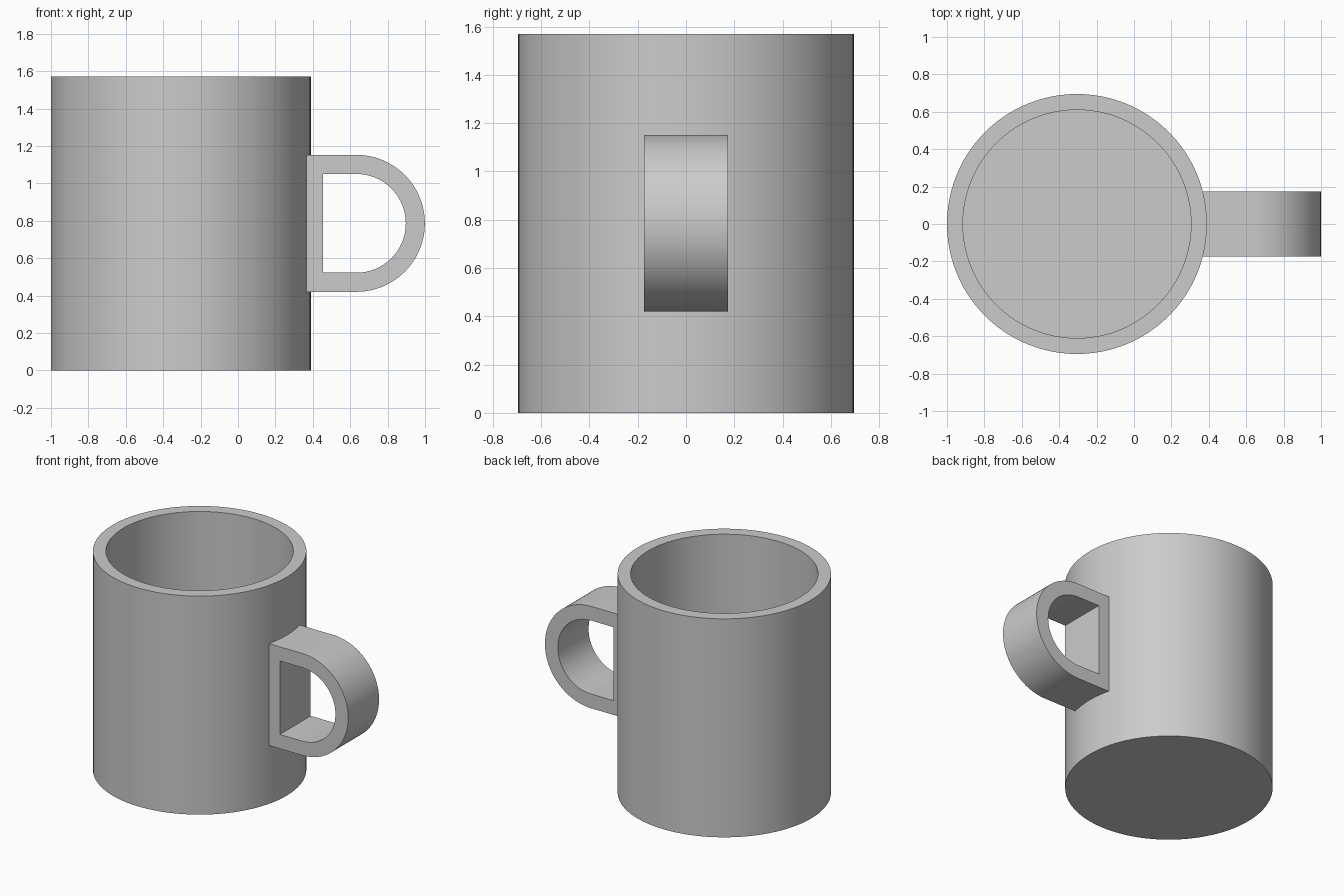
import bpy, bmesh, math

if "Cube" in bpy.data.objects:
    bpy.data.objects.remove(bpy.data.objects["Cube"], do_unlink=True)

SEGMENTS = 96
CUP_X = -0.305
RADIUS, HEIGHT, WALL = 0.695, 1.57, 0.085

grey = bpy.data.materials.new("plain grey")
grey.use_nodes = True
colour = (0.6, 0.6, 0.6, 1)
grey.diffuse_color = colour
grey.node_tree.nodes["Principled BSDF"].inputs["Base Color"].default_value = colour


def finish(name, bm, location):
    """Turn a bmesh into a shaded object with the grey material."""
    bmesh.ops.recalc_face_normals(bm, faces=bm.faces)
    mesh = bpy.data.meshes.new(name)
    bm.to_mesh(mesh)
    bm.free()
    mesh.materials.append(grey)
    obj = bpy.data.objects.new(name, mesh)
    obj.location = location
    bpy.context.collection.objects.link(obj)
    bpy.ops.object.select_all(action='DESELECT')
    obj.select_set(True)
    bpy.context.view_layer.objects.active = obj
    bpy.ops.object.shade_smooth_by_angle(angle=math.radians(30))
    return obj


def bridge(bm, a, b):
    """Join two closed vertex loops with quads."""
    for i in range(len(a)):
        j = (i + 1) % len(a)
        bm.faces.new((a[i], a[j], b[j], b[i]))


# Cup body: outside, rim, inside wall and floor
bm = bmesh.new()
inner = RADIUS - WALL
rings = []
for r, z in ((RADIUS, 0), (RADIUS, HEIGHT), (inner, HEIGHT), (inner, WALL)):
    angles = [math.tau * i / SEGMENTS for i in range(SEGMENTS)]
    rings.append([bm.verts.new((r * math.cos(a), r * math.sin(a), z)) for a in angles])
for low, high in zip(rings, rings[1:]):
    bridge(bm, low, high)
bm.faces.new(rings[0])
bm.faces.new(rings[-1])
finish("cup_body", bm, (CUP_X, 0, 0))

# Handle: D-shaped band with its straight back sunk into the cup wall
ARC_X, ARC_Z, HALF_WIDTH = 0.633, 0.786, 0.175


def d_loop(bm, back_x, radius, y, steps=48):
    points = [(back_x, -radius)]
    for i in range(steps + 1):
        a = math.pi * (i / steps - 0.5)
        points.append((ARC_X + radius * math.cos(a), radius * math.sin(a)))
    points.append((back_x, radius))
    return [bm.verts.new((x, y, z)) for x, z in points]


bm = bmesh.new()
loops = [d_loop(bm, x, r, y) for x, r, y in (
    (0.34, 0.366, -HALF_WIDTH), (0.34, 0.366, HALF_WIDTH),
    (0.455, 0.264, HALF_WIDTH), (0.455, 0.264, -HALF_WIDTH))]
for i in range(4):
    bridge(bm, loops[i], loops[(i + 1) % 4])
finish("handle", bm, (0, 0, ARC_Z))
